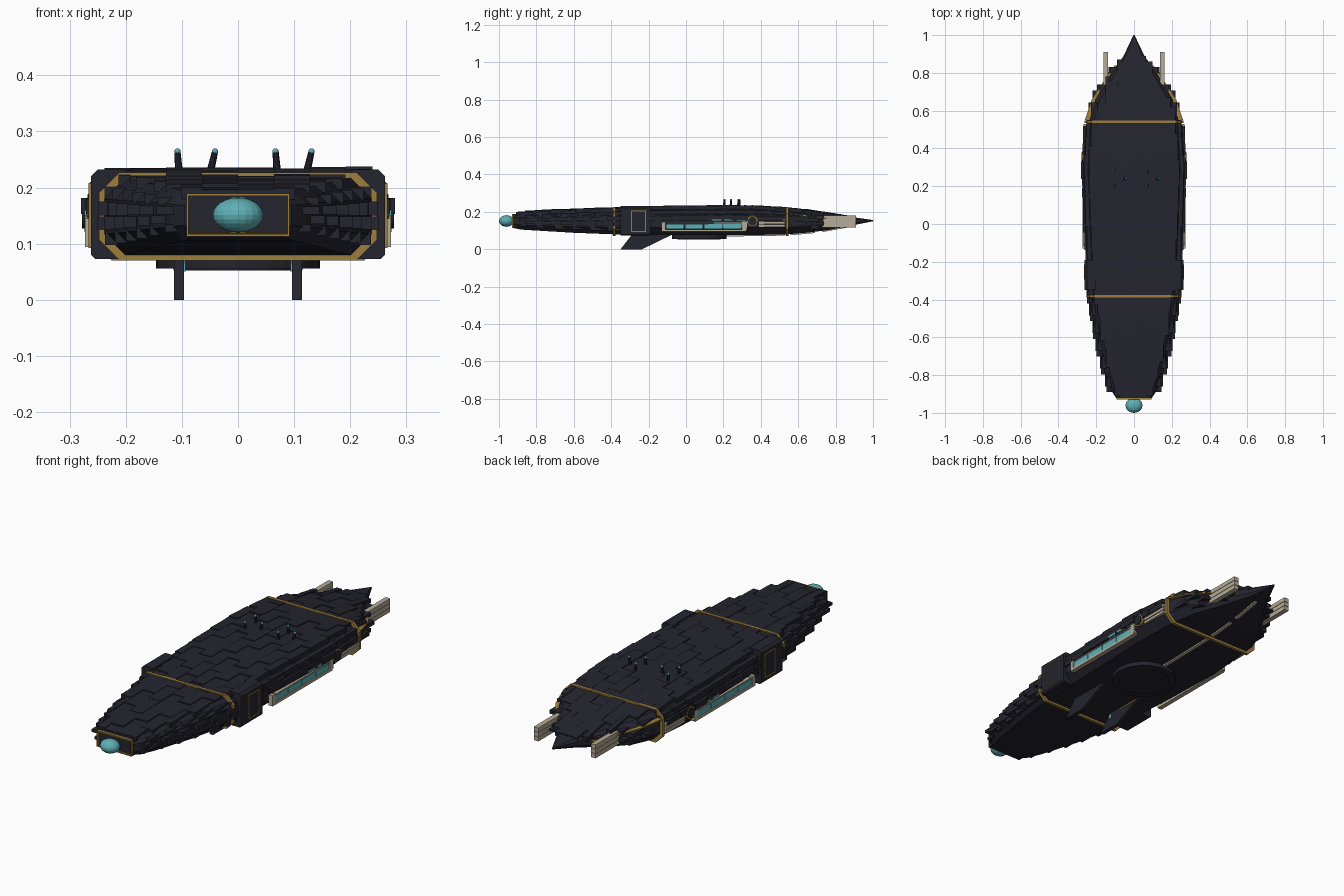
import bpy, bmesh, math, random
from mathutils import Vector, Matrix

random.seed(4)
if "Cube" in bpy.data.objects:
    bpy.data.objects.remove(bpy.data.objects["Cube"])


def material(name, rgb):
    m = bpy.data.materials.new(name)
    m.use_nodes = True
    m.diffuse_color = (*rgb, 1)
    m.node_tree.nodes["Principled BSDF"].inputs["Base Color"].default_value = (*rgb, 1)
    return m


DARK = material("dark slate", (0.018, 0.018, 0.028))
GOLD = material("old gold", (0.34, 0.21, 0.045))
TEAL = material("teal glass", (0.11, 0.43, 0.46))
BEIGE = material("pale stone", (0.46, 0.41, 0.31))

# Hull stations: y, half width, bottom, top
STATIONS = [(-0.92, 0.095, 0.113, 0.188), (-0.88, 0.122, 0.105, 0.195), (-0.8, 0.15, 0.1, 0.2),
            (-0.6, 0.198, 0.088, 0.209), (-0.39, 0.238, 0.08, 0.217), (0, 0.258, 0.075, 0.225),
            (0.3, 0.268, 0.075, 0.227), (0.535, 0.252, 0.08, 0.217), (0.66, 0.21, 0.09, 0.204),
            (0.76, 0.145, 0.103, 0.19), (0.89, 0.055, 0.128, 0.172), (1, 0.003, 0.15, 0.156)]


def hull_at(y):
    for a, b in zip(STATIONS, STATIONS[1:]):
        if y <= b[0]:
            t = max(0, (y - a[0]) / (b[0] - a[0]))
            return [a[i] + t * (b[i] - a[i]) for i in (1, 2, 3)]
    return list(STATIONS[-1][1:])


def octagon(y, grow=0.0):
    w, lo, hi = hull_at(y)
    c = min(0.04, w * 0.4, (hi - lo) * 0.27)
    w, lo, hi = w + grow, lo - grow, hi + grow
    right = [(w - c, lo), (w, lo + c), (w, hi - c), (w - c, hi)]
    return [Vector((x, y, z)) for x, z in right + [(-x, z) for x, z in reversed(right)]]


def finish(name, bm, mat, smooth=False):
    bmesh.ops.recalc_face_normals(bm, faces=bm.faces)
    mesh = bpy.data.meshes.new(name)
    bm.to_mesh(mesh)
    bm.free()
    mesh.materials.append(mat)
    ob = bpy.data.objects.new(name, mesh)
    bpy.context.collection.objects.link(ob)
    if smooth:
        mesh.shade_smooth()
    return ob


def loft(bm, loops, closed=False):
    rings = [[bm.verts.new(p) for p in loop] for loop in loops]
    n = len(rings[0])
    pairs = list(zip(rings, rings[1:])) + ([(rings[-1], rings[0])] if closed else [])
    for a, b in pairs:
        for i in range(n):
            bm.faces.new((a[i], a[(i + 1) % n], b[(i + 1) % n], b[i]))
    if not closed:
        bm.faces.new(rings[0])
        bm.faces.new(rings[-1])


def box(bm, x, y, z):
    loft(bm, [[(x[0], v, z[0]), (x[1], v, z[0]), (x[1], v, z[1]), (x[0], v, z[1])] for v in y])


def boxes(name, mat, items, mirror=False):
    bm = bmesh.new()
    for x, y, z in items:
        box(bm, x, y, z)
        if mirror:
            box(bm, (-x[1], -x[0]), y, z)
    return finish(name, bm, mat)


def frame(x, y, z, t):
    # Four bars around a rectangle in the y-z plane
    return [(x, y, (z[0], z[0] + t)), (x, y, (z[1] - t, z[1])),
            (x, (y[0], y[0] + t), z), (x, (y[1] - t, y[1]), z)]


def cylinder(name, mat, centre, radius, depth, axis="Z", sides=32):
    bm = bmesh.new()
    turn = Matrix.Rotation(math.pi / 2, 4, "Y") if axis == "X" else Matrix()
    bmesh.ops.create_cone(bm, cap_ends=True, segments=sides, radius1=radius, radius2=radius,
                          depth=depth, matrix=Matrix.Translation(centre) @ turn)
    return finish(name, bm, mat)


# Hull
bm = bmesh.new()
loft(bm, [octagon(s[0]) for s in STATIONS])
finish("hull", bm, DARK)

# Overlapping deck plates in staggered columns
bm = bmesh.new()
step, length = 0.064, 0.14
for col in range(-5, 5):
    y = -0.91 - (col * 0.05) % length
    while y < 0.9:
        y0, y1 = max(y, -0.91), min(y + length, 0.89)
        edge = hull_at((y0 + y1) / 2)[0] - 0.027
        x0, x1 = max(col * step, -edge), min((col + 1) * step, edge)
        if x1 - x0 > 0.012 and y1 - y0 > 0.02:
            lift = random.uniform(0.006, 0.011)
            rows = []
            for v, up in ((y0, lift), (y1, lift - 0.003)):
                top = hull_at(v)[2] + up
                rows.append([(x0, v, top - 0.02), (x1, v, top - 0.02), (x1, v, top), (x0, v, top)])
            loft(bm, rows)
        y += length
finish("deck_plates", bm, DARK)

# Stepped side plates, leaving room for the window gallery
bm = bmesh.new()
for row in range(4):
    y = -0.89 + 0.03 * (row % 2)
    while y < 0.8:
        mid = y + 0.05
        w, lo, hi = hull_at(mid)
        lo, hi = lo + 0.018, hi - 0.014
        h = (hi - lo) / 4
        z = (lo + row * h, lo + (row + 1) * h - 0.002)
        out = w + (0.011 if row in (1, 2) else -0.004) + random.uniform(-0.003, 0.002)
        if not (row < 2 and -0.2 < mid < 0.56) and not abs(mid - 0.54) < 0.03:
            for side in (-1, 1):
                box(bm, sorted((side * (w - 0.045), side * out)), (y, y + 0.094), z)
        y += 0.094
finish("side_plates", bm, DARK)

# Gold hoops around the hull
for label, y in (("front", -0.39), ("rear", 0.535)):
    bm = bmesh.new()
    loops = [octagon(y, 0.01), octagon(y, -0.008)]
    shift = Vector((0, 0.014, 0))
    loft(bm, [loops[0], [p + shift for p in loops[0]],
              [p + shift for p in loops[1]], loops[1]], closed=True)
    finish(label + "_gold_hoop", bm, GOLD)

# Bow panel with nested frames and the glass dome
boxes("bow_panel", DARK, [((-0.092, 0.092), (-0.925, -0.9), (0.113, 0.188))])
for name, w, h, t in (("bow_outer_frame", 0.092, 0.038, 0.004), ("bow_inner_frame", 0.085, 0.032, 0.002)):
    lo, hi = 0.151 - h, 0.151 + h
    boxes(name, GOLD, [((-w, w), (-0.93, -0.92), (lo, lo + t)), ((-w, w), (-0.93, -0.92), (hi - t, hi)),
                       ((-w, t - w), (-0.93, -0.92), (lo, hi)), ((w - t, w), (-0.93, -0.92), (lo, hi))])
bm = bmesh.new()
bmesh.ops.create_uvsphere(bm, u_segments=20, v_segments=12, radius=1,
                          matrix=Matrix.Translation((0, -0.96, 0.151)) @ Matrix.Diagonal((0.045, 0.04, 0.031, 1)))
finish("bow_dome", bm, TEAL)

# Entry blocks with gold door outlines
bm = bmesh.new()
for s in (-1, 1):
    loft(bm, [[(s * x, v, z) for x, z in ((0.2, 0.073), (0.255, 0.073), (0.262, 0.08),
                                          (0.262, 0.22), (0.25, 0.232), (0.2, 0.232))] for v in (-0.35, -0.19)])
finish("entry_blocks", bm, DARK)
boxes("door_outlines", GOLD, frame((0.26, 0.266), (-0.295, -0.215), (0.092, 0.208), 0.005), True)

# Window gallery on each side
boxes("gallery_frame", BEIGE, [((0.25, 0.273), (-0.13, 0.32), (0.094, 0.106)),
                               ((0.25, 0.273), (-0.13, -0.11), (0.1, 0.145)),
                               ((0.25, 0.273), (0.3, 0.325), (0.1, 0.148)),
                               ((0.25, 0.271), (-0.1, 0.3), (0.137, 0.142))], True)
boxes("gallery_windows", TEAL, [((0.25, 0.27), (-0.108 + i * 0.102, -0.01 + i * 0.102), (0.108, 0.135))
                                for i in range(4)], True)
boxes("upper_windows", TEAL, [((0.25, 0.274), (0.14 + i * 0.065, 0.19 + i * 0.065), (0.15, 0.16))
                              for i in range(3)], True)
boxes("rear_side_rails", BEIGE, [((0.23, 0.268), (0.39, 0.53), (0.118 + i * 0.017, 0.131 + i * 0.017))
                                 for i in range(3)], True)
for side, s in (("left", 1), ("right", -1)):
    cylinder(side + "_port_rim", GOLD, (s * 0.265, 0.355, 0.15), 0.029, 0.018, "X", 24)
    cylinder(side + "_port", DARK, (s * 0.268, 0.355, 0.15), 0.023, 0.02, "X", 24)

# Gold trim following the stern edge
bm = bmesh.new()
for s in (-1, 1):
    loops = []
    for y in (0.55, 0.66, 0.76, 0.84):
        w, lo, hi = hull_at(y)
        z = hi - 0.03
        loops.append([(s * (w + dx), y, z + dz) for dx, dz in
                      ((-0.02, 0), (0.013, 0), (0.013, 0.006), (-0.02, 0.006))])
    loft(bm, loops)
finish("stern_trim", bm, GOLD)

# Stern beams made of stacked slats
boxes("stern_beams", BEIGE, [((0.138, 0.162), (0.72, 0.91), (0.116 + i * 0.022, 0.136 + i * 0.022))
                             for i in range(3)] + [((0.142, 0.158), (0.72, 0.905), (0.118, 0.178))], True)

# Keel disc, keel strip and landing fins
cylinder("keel_disc", DARK, (0, 0.07, 0.068), 0.146, 0.024)
cylinder("keel_disc_centre", DARK, (0, 0.07, 0.06), 0.115, 0.015)
bm = bmesh.new()
for y0, y1 in ((0.21, 0.53), (0.56, 0.69), (0.73, 0.87)):
    loft(bm, [[(x, y, hull_at(y)[1] + dz) for x, dz in
               ((-0.008, -0.007), (0.008, -0.007), (0.008, 0.005), (-0.008, 0.005))] for y in (y0, y1)])
finish("keel_strip", bm, BEIGE)
bm = bmesh.new()
for s in (-1, 1):
    loft(bm, [[(s * x, y, z) for y, z in ((-0.35, 0), (-0.235, 0), (-0.07, 0.08), (-0.28, 0.09))]
              for x in (0.096, 0.114)])
finish("landing_fins", bm, DARK)
boxes("fin_lights", TEAL, [((0.094, 0.098), (-0.29, -0.275), (0.05, 0.07))], True)
boxes("fin_trim", GOLD, [((0.094, 0.098), (-0.22, -0.1), (0.066, 0.07))], True)

# Leaning deck antennas with glass tips
for i, (x, y) in enumerate([(-0.105, 0.205), (-0.105, 0.285), (-0.05, 0.24),
                            (0.07, 0.205), (0.07, 0.28), (0.122, 0.24)]):
    lean = -0.003 if i in (0, 1, 3, 4) else 0.009
    base, tip = Vector((x, y, 0.225)), Vector((x + lean, y, 0.264))
    rot = (tip - base).to_track_quat("Z", "Y").to_matrix().to_4x4()
    bm = bmesh.new()
    bmesh.ops.create_cone(bm, cap_ends=True, segments=10, radius1=0.007, radius2=0.0055, depth=(tip - base).length,
                          matrix=Matrix.Translation((base + tip) / 2) @ rot)
    finish(f"antenna_{i + 1}", bm, DARK)
    bm = bmesh.new()
    bmesh.ops.create_uvsphere(bm, u_segments=10, v_segments=6, radius=0.006, matrix=Matrix.Translation(tip))
    finish(f"antenna_tip_{i + 1}", bm, TEAL)
